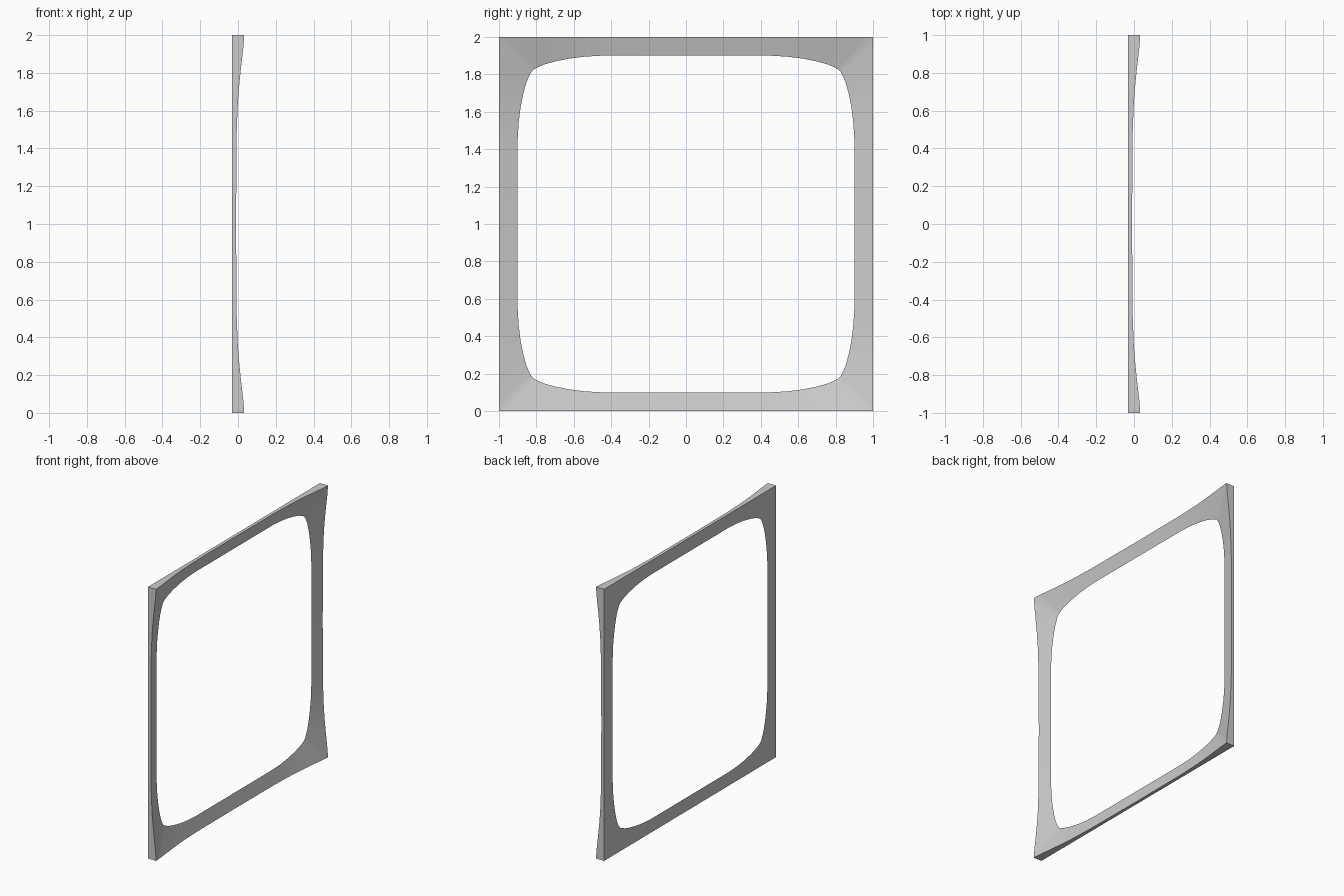
import bpy, bmesh, math

cube = bpy.data.objects.get("Cube")
if cube:
    bpy.data.objects.remove(cube, do_unlink=True)

BACK = -0.033

# Half of one side, from its middle to its corner:
# outer position, outer front height, inner position, inner distance
HALF = [(0.0, -0.010, 0.0, 0.9), (0.45, -0.008, 0.45, 0.9),
        (0.54, -0.005, 0.54, 0.895), (0.64, -0.001, 0.62, 0.885),
        (0.73, 0.006, 0.70, 0.869), (0.81, 0.014, 0.757, 0.853),
        (0.88, 0.022, 0.79, 0.839), (0.94, 0.029, 0.81, 0.829),
        (1.0, 0.033, 0.82, 0.82)]
SIDE = [(-o, h, -i, d) for o, h, i, d in reversed(HALF[1:])] + HALF[:-1]


def point(x, dist, along, turn):
    """Place a point on one of the four sides of the square."""
    c, s = round(math.cos(turn)), round(math.sin(turn))
    return (x, c * dist - s * along, 1 + s * dist + c * along)


# Frame: flat back, sides thickening to the corners, thin inner edge
bm = bmesh.new()
loops = []
for k in range(4):
    turn = k * math.pi / 2
    for o, h, i, d in SIDE:
        loops.append([bm.verts.new(point(*p, turn)) for p in
                      ((BACK, 1, o), (h, 1, o), (BACK, d, i))])
for a, b in zip(loops, loops[1:] + loops[:1]):
    for j in range(3):
        n = (j + 1) % 3
        bm.faces.new((a[j], b[j], b[n], a[n]))
bmesh.ops.recalc_face_normals(bm, faces=bm.faces)
mesh = bpy.data.meshes.new("square_frame")
bm.to_mesh(mesh)
bm.free()

frame = bpy.data.objects.new("square_frame", mesh)
bpy.context.collection.objects.link(frame)

# Plain grey material
grey = bpy.data.materials.new("light_grey")
grey.use_nodes = True
colour = (0.6, 0.6, 0.6, 1)
grey.diffuse_color = colour
grey.node_tree.nodes["Principled BSDF"].inputs["Base Color"].default_value = colour
mesh.materials.append(grey)

bpy.context.view_layer.objects.active = frame
frame.select_set(True)
bpy.ops.object.shade_smooth_by_angle(angle=math.radians(30))
